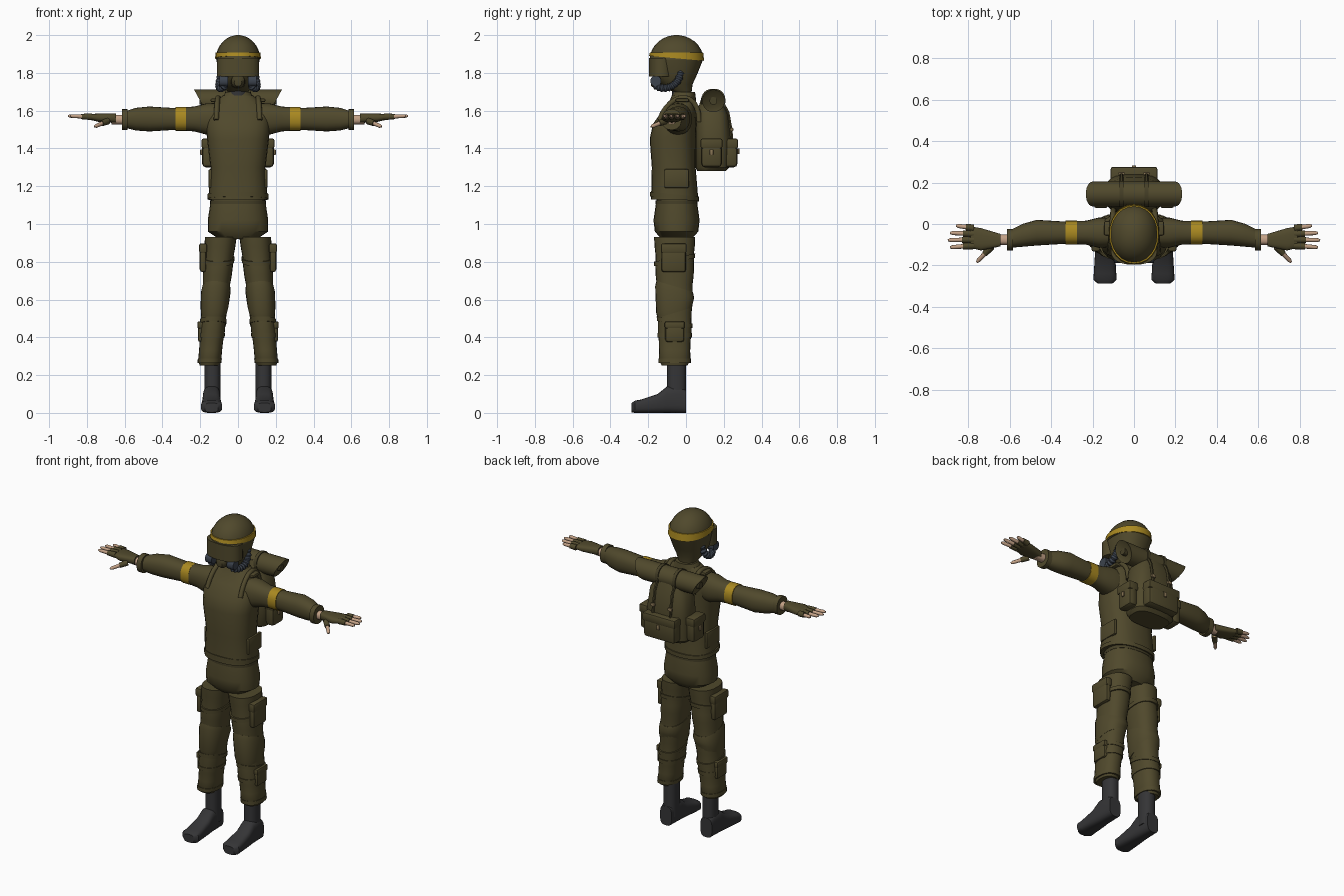
import bpy
import bmesh
import math
from mathutils import Vector, geometry

start_cube = bpy.data.objects.get("Cube")
if start_cube:
    bpy.data.objects.remove(start_cube, do_unlink=True)


def material(name, red, green, blue):
    mat = bpy.data.materials.new(name)
    mat.use_nodes = True
    colour = (red, green, blue, 1)
    mat.diffuse_color = colour
    shader = mat.node_tree.nodes["Principled BSDF"]
    shader.inputs["Base Color"].default_value = colour
    shader.inputs["Roughness"].default_value = .8
    return mat


OLIVE = material("olive cloth", .08, .066, .025)
DARK_OLIVE = material("dark olive strap", .06, .05, .02)
YELLOW = material("yellow band", .4, .25, .015)
BLACK = material("black boot", .035, .035, .037)
SKIN = material("skin", .55, .36, .24)
HOSE = material("blue grey hose", .045, .056, .075)
BRASS = material("brass buckle", .25, .18, .09)


def finish(name, bm, mat, both):
    """Turn a bmesh into one object, or into a mirrored left and right pair."""
    bmesh.ops.recalc_face_normals(bm, faces=bm.faces)
    for prefix in (("left_", "right_") if both else ("",)):
        if prefix == "right_":
            bmesh.ops.scale(bm, vec=(-1, 1, 1), verts=bm.verts)
            bmesh.ops.reverse_faces(bm, faces=bm.faces)
        mesh = bpy.data.meshes.new(prefix + name)
        bm.to_mesh(mesh)
        mesh.materials.append(mat)
        obj = bpy.data.objects.new(prefix + name, mesh)
        bpy.context.collection.objects.link(obj)
        bpy.ops.object.select_all(action="DESELECT")
        obj.select_set(True)
        bpy.context.view_layer.objects.active = obj
        bpy.ops.object.shade_smooth_by_angle(angle=math.radians(40))
    bm.free()


def skin_rings(name, rings, mat, both):
    """Bridge a row of equal rings and cap both ends."""
    bm = bmesh.new()
    loops = [[bm.verts.new(point) for point in ring_points] for ring_points in rings]
    for low, high in zip(loops, loops[1:]):
        for i in range(len(low)):
            bm.faces.new((low[i - 1], low[i], high[i], high[i - 1]))
    bm.faces.new(loops[0])
    bm.faces.new(loops[-1])
    finish(name, bm, mat, both)


def ring(at, wide, deep=None, x=0, y=-.05, z=0, tilt=0):
    """One cross-section: place along the axis, two radii, centre and slant."""
    return at, wide, deep or wide, Vector((x, y, z)), tilt


def loft(name, axis, rings, mat, both=False, power=2.3, sides=24):
    along = "xyz".index(axis)
    across = [i for i in range(3) if i != along]

    def squash(value):
        return math.copysign(abs(value) ** (2 / power), value)

    outlines = []
    for at, wide, deep, centre, tilt in rings:
        outline = []
        for i in range(sides):
            angle = math.tau * i / sides
            side_step, deep_step = wide * squash(math.cos(angle)), deep * squash(math.sin(angle))
            point = centre.copy()
            point[across[0]] += side_step
            point[across[1]] += deep_step
            point[along] = at + tilt * deep_step
            outline.append(point)
        outlines.append(outline)
    skin_rings(name, outlines, mat, both)


def band(name, axis, at, width, wide, deep, mat, both=False, **placing):
    rings = [ring(at + end * width / 2, wide, deep, **placing) for end in (-1, 1)]
    loft(name, axis, rings, mat, both)


def tube(name, points, radii, mat, both=False, sides=10):
    points = [Vector(point) for point in points]
    outlines = []
    for i, point in enumerate(points):
        along = points[min(i + 1, len(points) - 1)] - points[max(i - 1, 0)]
        turn = along.to_track_quat("Z", "Y")
        angles = [math.tau * k / sides for k in range(sides)]
        outlines.append([point + turn @ Vector((math.cos(a), math.sin(a), 0)) * radii[i % len(radii)]
                         for a in angles])
    skin_rings(name, outlines, mat, both)


def box(name, centre, size, mat, both=False, bevel=.01):
    bm = bmesh.new()
    bmesh.ops.create_cube(bm, size=1)
    bmesh.ops.scale(bm, vec=size, verts=bm.verts)
    bmesh.ops.translate(bm, vec=centre, verts=bm.verts)
    bmesh.ops.bevel(bm, geom=bm.edges[:], offset=min(bevel, min(size) * .4),
                    segments=2, affect="EDGES", profile=.5)
    finish(name, bm, mat, both)


def pocket(name, centre, size, mat, both=False):
    """A rounded pocket with a slightly larger flap over its upper third."""
    centre, size = Vector(centre), Vector(size)
    box(name, centre, size, mat, both, bevel=.02)
    lid = Vector((size.x, size.y, size.z / 3)) + Vector.Fill(3, .006)
    box(name + "_flap", centre + Vector((0, 0, size.z * .4)), lid, mat, both)


def leg_ring(height, puff=1.0, tilt=0):
    """Cross-section of a leg that leans outward and narrows downward."""
    return ring(height, puff * (.05 + .035 * height), puff * (.07 + .04 * height),
                x=.175 - .09 * height, y=-.06, tilt=tilt)


# Boots: flat-soled foot, which grows wider and lower toward the toe, and shaft
foot_rings = []
for reach, height in ((0, .12), (.03, .14), (.1, .14), (.15, .1), (.24, .07), (.27, .065)):
    foot_rings.append(ring(-reach, .04 + reach * .06, height / 2, x=.14, z=height / 2))
foot_rings.append(ring(-.288, .035, .025, x=.14, z=.028))
loft("boot_foot", "y", foot_rings, BLACK, both=True, power=3.2)
band("boot_shaft", "z", at=.18, width=.25, wide=.042, deep=.05, mat=BLACK, both=True, x=.135)

# Trousers: gently creased legs with gathered ends, hips, belt
leg_rings = [leg_ring(.25, puff=.85)]
for step in range(14):
    leg_rings.append(leg_ring(.28 + step * .05, puff=1 + .025 * math.cos(step * 2)))
loft("trouser_leg", "z", leg_rings, OLIVE, both=True)
loft("trouser_hips", "z", [
    ring(.92, wide=.1, deep=.08),
    ring(.96, wide=.16, deep=.115),
    ring(1.02, wide=.16, deep=.122),
    ring(1.14, wide=.142, deep=.105)], OLIVE)
band("belt", "z", at=1.115, width=.02, wide=.149, deep=.112, mat=DARK_OLIVE)

# Knee shells and leg straps follow the leg
knee_rings = [leg_ring(.53, tilt=.3), leg_ring(.56, puff=1.06, tilt=.3),
              leg_ring(.64, puff=1.08, tilt=-.3), leg_ring(.67, tilt=-.3)]
loft("knee_shell", "z", knee_rings, OLIVE, both=True)
for label, height, tilt in (("cuff", .275, 0), ("lower_shin_strap", .41, 0),
                            ("upper_shin_strap", .48, -.2), ("thigh_strap", .81, .2)):
    strap = [leg_ring(height + end * .012, puff=1.06, tilt=tilt) for end in (-1, 1)]
    loft(label, "z", strap, OLIVE, both=True)

# Leg pouches
pocket("thigh_pouch", (.185, -.065, .815), (.035, .13, .14), OLIVE, both=True)
pocket("shin_pouch", (.195, -.06, .425), (.035, .1, .1), OLIVE, both=True)

# Jacket: torso, hem, hip patches, collar, neck
loft("jacket", "z", [
    ring(1.13, wide=.157, deep=.125, y=-.06),
    ring(1.3, wide=.146, deep=.116, y=-.065),
    ring(1.45, wide=.164, deep=.122, y=-.07),
    ring(1.53, wide=.17, deep=.115, y=-.06),
    ring(1.6, wide=.165, deep=.09, y=-.035),
    ring(1.645, wide=.125, deep=.07, y=-.02),
    ring(1.68, wide=.08, deep=.06, y=-.015)], OLIVE, power=2.5)
band("jacket_hem", "z", at=1.145, width=.025, wide=.162, deep=.13, mat=OLIVE, y=-.06, tilt=-.1)
box("hip_patch", (.147, -.05, 1.24), (.02, .13, .1), OLIVE, both=True)
loft("collar", "z", [ring(1.64, wide=.1, deep=.07, y=-.015),
                     ring(1.7, wide=.065, deep=.058, y=-.01)], OLIVE)
band("neck", "z", at=1.71, width=.08, wide=.05, deep=.05, mat=BLACK, y=-.025)

# Pack straps curving over the shoulders, with stitched tabs
strap_path = geometry.interpolate_bezier((.1, .07, 1.54), (.1, .07, 1.72),
                                         (.11, -.09, 1.7), (.115, -.14, 1.55), 12)
tube("shoulder_strap", strap_path, [.014], OLIVE, both=True)
box("shoulder_tab", (.12, -.02, 1.655), (.05, .07, .02), OLIVE, both=True)

# Sleeves with baggy elbows, cuffs and yellow armbands
arm = dict(y=-.042, z=1.556)
wrist = dict(y=-.076, z=1.553)
loft("sleeve", "x", [
    ring(.1, wide=.07, deep=.085, **arm),
    ring(.17, wide=.073, deep=.082, **arm),
    ring(.23, wide=.058, deep=.066, **arm),
    ring(.34, wide=.054, deep=.058, **arm),
    ring(.47, wide=.062, deep=.066, **arm),
    ring(.54, wide=.055, deep=.06, y=-.055, z=1.555),
    ring(.61, wide=.04, **wrist)], OLIVE, both=True)
band("sleeve_cuff", "x", at=.6, width=.03, wide=.052, deep=.055, mat=OLIVE, both=True, **wrist)
band("armband", "x", at=.303, width=.055, wide=.058, deep=.063, mat=YELLOW, both=True, **arm)

# Hands: wrist, fingerless glove, fanned fingers and thumb
band("wrist", "x", at=.63, width=.08, wide=.025, deep=.025, mat=SKIN, both=True, **wrist)
loft("glove_palm", "x", [
    ring(.645, wide=.03, deep=.026, y=-.078, z=1.56),
    ring(.74, wide=.054, deep=.022, y=-.074, z=1.563),
    ring(.79, wide=.052, deep=.014, y=-.064, z=1.567)], OLIVE, both=True, power=2.8)
digits = {"thumb": (Vector((.69, -.11, 1.545)), Vector((.76, -.185, 1.515)))}
for i, label in enumerate(("little", "ring", "middle", "index")):
    digits[label + "_finger"] = (Vector((.775, -.02 - .028 * i, 1.567)),
                                 Vector((.9 - .01 * (i - 2) ** 2, -.008 - .035 * i, 1.572)))
for label, (root, tip) in digits.items():
    middle = root.lerp(tip, .45)
    tube("glove_" + label, [root, middle], [.018, .015], OLIVE, both=True)
    tube(label, [root, root.lerp(tip, .88), tip], [.012, .01, .005], SKIN, both=True)

# Head: hood, round helmet dome, tapered yellow band, face plate
loft("hood", "z", [
    ring(1.7, wide=.055, deep=.05, y=-.02),
    ring(1.74, wide=.08, deep=.085),
    ring(1.79, wide=.1, deep=.118, y=-.06),
    ring(1.87, wide=.115, deep=.14)], OLIVE)
dome_rings = []
for step in range(8):
    swell = math.cos(step * math.pi / 15)
    rise = math.sin(step * math.pi / 15)
    dome_rings.append(ring(1.87 + .13 * rise, wide=.118 * swell, deep=.142 * swell))
loft("helmet", "z", dome_rings, OLIVE, power=2.1)
loft("helmet_band", "z", [ring(1.877, wide=.121, deep=.146, tilt=-.09),
                          ring(1.909, wide=.119, deep=.141)], YELLOW, power=2.1)
band("face_plate", "z", at=1.83, width=.1, wide=.112, deep=.067, mat=OLIVE, y=-.13)

# Breathing mask: snout, side filters and ribbed hoses
loft("mask_snout", "y", [ring(-.1, wide=.04, z=1.755), ring(-.17, wide=.035, z=1.755),
                         ring(-.185, wide=.02, z=1.75)], DARK_OLIVE)
band("mask_filter", "x", at=.075, width=.045, wide=.028, deep=.028, mat=HOSE, both=True, y=-.16, z=1.757)
hose_path = geometry.interpolate_bezier((.07, -.16, 1.735), (.1, -.13, 1.7),
                                        (.11, -.03, 1.72), (.085, -.03, 1.81), 21)
tube("mask_hose", hose_path, [.016, .022], HOSE, both=True)

# Backpack: body, seam, pockets, buckles and rear straps
loft("pack_body", "z", [
    ring(1.28, wide=.12, deep=.075, y=.135),
    ring(1.3, wide=.138, deep=.09, y=.14),
    ring(1.45, wide=.14, deep=.095, y=.145),
    ring(1.58, wide=.125, deep=.085, y=.14),
    ring(1.68, wide=.06, deep=.05, y=.135)], OLIVE, power=3)
pocket("side_pocket", (.16, .135, 1.37), (.06, .11, .14), OLIVE, both=True)
pocket("rear_pocket", (0, .235, 1.37), (.22, .075, .14), OLIVE)
box("side_buckle", (.195, .135, 1.38), (.01, .02, .03), BRASS, both=True)
box("rear_buckle", (0, .278, 1.385), (.02, .01, .03), BRASS)
box("strap_buckle", (.06, .243, 1.5), (.03, .016, .02), BRASS, both=True)
tube("rear_strap", [(.06, .243, 1.44), (.06, .238, 1.5), (.06, .222, 1.59), (.06, .19, 1.65)],
     [.009], DARK_OLIVE, both=True, sides=6)

# Bedroll with slanted, recessed ends, a rolled core and tie straps
roll = dict(y=.145, z=1.652)
loft("bedroll", "x", [ring(end * reach, wide=radius, tilt=end * .55, **roll)
                      for end, reach, radius in ((-1, .19, .04), (-1, .2, .06),
                                                 (1, .2, .06), (1, .19, .04))], OLIVE, power=2)
band("bedroll_tie", "x", at=.06, width=.02, wide=.064, deep=.064, mat=DARK_OLIVE, both=True, **roll)
band("bedroll_core", "x", at=.18, width=.05, wide=.02, deep=.02, mat=DARK_OLIVE, both=True, **roll)
